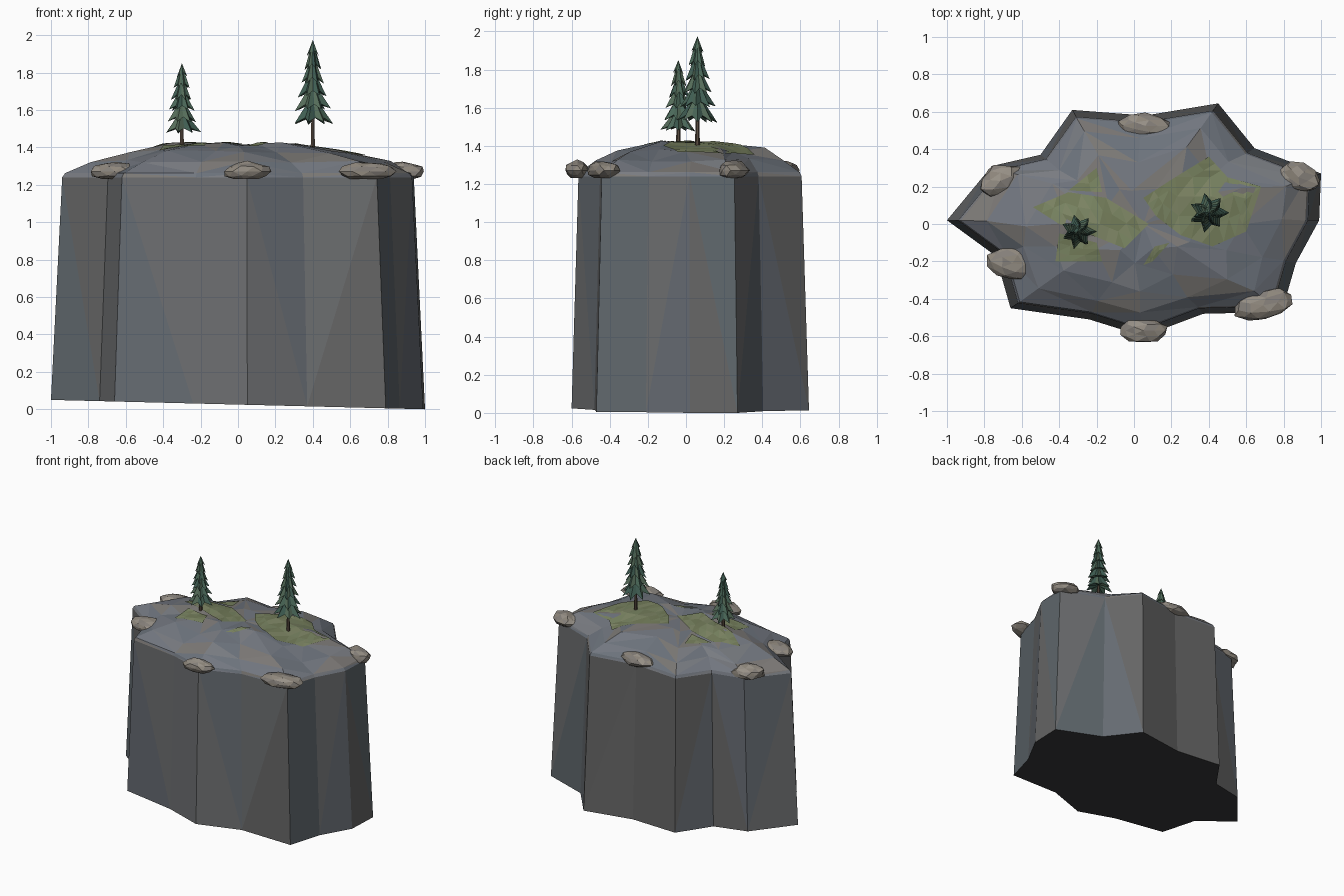
import bpy, bmesh, math, random
from mathutils import Vector
from mathutils.bvhtree import BVHTree

if "Cube" in bpy.data.objects:
    bpy.data.objects.remove(bpy.data.objects["Cube"])

random.seed(7)


def material(name, rgb):
    m = bpy.data.materials.new(name)
    m.diffuse_color = (*rgb, 1)
    m.use_nodes = True
    m.node_tree.nodes["Principled BSDF"].inputs["Base Color"].default_value = m.diffuse_color
    return m


ROCK = [material("rock_%d" % i, c) for i, c in enumerate([
    (0.13, 0.145, 0.165), (0.15, 0.155, 0.16), (0.115, 0.135, 0.15), (0.13, 0.13, 0.13)])]
TOP = [material("top_%d" % i, c) for i, c in enumerate([
    (0.17, 0.185, 0.215), (0.19, 0.20, 0.22), (0.20, 0.19, 0.18), (0.15, 0.17, 0.20)])]
STONE = [material("stone_%d" % i, c) for i, c in enumerate([
    (0.27, 0.24, 0.20), (0.31, 0.28, 0.24), (0.23, 0.21, 0.19)])]
GRASS = [material("grass_%d" % i, c) for i, c in enumerate([
    (0.19, 0.23, 0.12), (0.17, 0.20, 0.10), (0.21, 0.24, 0.13)])]
LEAF = [material("needles_%d" % i, c) for i, c in enumerate([
    (0.05, 0.11, 0.085), (0.07, 0.14, 0.10), (0.09, 0.15, 0.10)])]
BARK = [material("bark", (0.10, 0.07, 0.05))]
BASE = [material("underside", (0.04, 0.04, 0.042))]


def make(name, bm, mats):
    """Finish a bmesh as a flat-shaded object with randomly tinted facets."""
    for f in bm.faces:
        f.material_index = random.randrange(len(mats))
    me = bpy.data.meshes.new(name)
    bm.to_mesh(me)
    for m in mats:
        me.materials.append(m)
    ob = bpy.data.objects.new(name, me)
    bpy.context.collection.objects.link(ob)
    bm.free()
    return ob


# Foot outline of the crag, anticlockwise
OUTLINE = [(-1, .02), (-.74, -.17), (-.66, -.45), (-.24, -.51), (.05, -.6), (.37, -.48),
           (.79, -.47), (.865, -.21), (.99, .02), (1, .27), (.645, .405), (.45, .645),
           (.06, .58), (-.33, .61), (-.5, .37), (-.76, .31)]
N = len(OUTLINE)


def ring(bm, scale, z, jit=0.0, jz=0.0):
    u = random.uniform
    return [bm.verts.new((x * scale + u(-jit, jit), y * scale + u(-jit, jit), z(x) + u(-jz, jz)))
            for x, y in OUTLINE]


def bridge(bm, a, b):
    """Triangulated band between two rings."""
    for i in range(N):
        j = (i + 1) % N
        if i % 2:
            tris = (a[i], a[j], b[j]), (a[i], b[j], b[i])
        else:
            tris = (a[i], a[j], b[i]), (a[j], b[j], b[i])
        for t in tris:
            bm.faces.new(t)


def foot(x):
    return 0.025 * (1 - x)


# Cliff walls
bm = bmesh.new()
bridge(bm, ring(bm, 1, foot), ring(bm, .94, lambda x: 1.24))
make("cliff_walls", bm, ROCK)

# Underside
bm = bmesh.new()
bm.faces.new(ring(bm, 1, foot)[::-1])
bmesh.ops.triangulate(bm, faces=bm.faces[:])
make("cliff_underside", bm, BASE)

# Domed summit
bm = bmesh.new()
rings = [ring(bm, .94, lambda x: 1.24)]
for s, z, j, jz in [(.925, 1.262, 0, 0), (.80, 1.325, .02, .008),
                    (.60, 1.38, .03, .012), (.32, 1.415, .03, .012)]:
    rings.append(ring(bm, s, lambda x, z=z: z, j, jz))
for a, b in zip(rings, rings[1:]):
    bridge(bm, a, b)
peak = bm.verts.new((.05, 0, 1.41))
for i in range(N):
    bm.faces.new((rings[-1][i], rings[-1][(i + 1) % N], peak))
bm.normal_update()
ground = BVHTree.FromBMesh(bm)
make("summit", bm, TOP)


def height(x, y):
    return ground.ray_cast(Vector((x, y, 3)), Vector((0, 0, -1)))[0].z


# Grass patches draped on the summit
PATCHES = [
    [(-.35, .18), (-.17, .17), (-.2, .3)],
    [(-.54, .09), (-.4, 0), (-.2, -.07), (-.05, -.13), (.08, 0), (-.15, .14), (-.35, .17)],
    [(-.42, -.2), (-.17, -.2), (-.2, -.1), (-.4, -.05)],
    [(.05, .14), (.12, .04), (.25, -.06), (.42, -.12), (.6, -.04), (.54, .08), (.68, .2),
     (.5, .25), (.4, .36), (.22, .25)],
    [(.05, -.22), (.1, -.2), (.19, -.1), (.11, -.12)]]
for n, pts in enumerate(PATCHES):
    bm = bmesh.new()
    bm.faces.new([bm.verts.new((x, y, 0)) for x, y in pts])
    bmesh.ops.triangulate(bm, faces=bm.faces[:])
    bmesh.ops.subdivide_edges(bm, edges=bm.edges[:], cuts=2, use_grid_fill=True)
    bmesh.ops.triangulate(bm, faces=bm.faces[:])
    for v in bm.verts:
        v.co.z = height(v.co.x, v.co.y) + .007
    make("grass_patch_%d" % n, bm, GRASS)

# Boulders around the rim: x, y, half sizes, turn
for n, (x, y, rx, ry, turn) in enumerate([
        (-.65, -.21, .14, .095, -.1), (.05, -.57, .13, .07, 0), (.69, -.435, .17, .085, .2),
        (.88, .25, .12, .08, -.35), (.06, .525, .145, .07, 0), (-.715, .23, .125, .09, .4)]):
    bm = bmesh.new()
    bmesh.ops.create_icosphere(bm, subdivisions=2, radius=1)
    for v in bm.verts:
        v.co *= random.uniform(.84, 1.06)
        v.co.z = max(v.co.z, -.75)
        v.co = Vector((v.co.x * rx, v.co.y * ry, v.co.z * .055))
    ob = make("boulder_%d" % n, bm, STONE)
    ob.location = (x, y, 1.272)
    ob.rotation_euler.z = turn


def pine(name, x, y, z0, z1, r, low):
    """Thin trunk with stacked, drooping star-shaped skirts."""
    bm = bmesh.new()
    bmesh.ops.create_cone(bm, segments=6, radius1=.014, radius2=.007, depth=low - z0 + .12,
                          cap_ends=True)
    ob = make(name + "_trunk", bm, BARK)
    ob.location = (x, y, (z0 + low + .1) / 2)

    bm = bmesh.new()
    tiers, points, h = 6, 7, z1 - low
    for t in range(tiers):
        k = t / tiers
        rad = r * (1 - .85 * k)
        zb = low + h * k * .95
        tip = bm.verts.new((x, y, min(z1, zb + h * .36)))
        inner = bm.verts.new((x, y, zb + h * .10))
        skirt = []
        for i in range(points * 2):
            a = math.pi * i / points + t * .8
            rr = rad * (random.uniform(.85, 1.08) if i % 2 == 0 else .58)
            zz = zb + (random.uniform(0, .04) if i % 2 == 0 else .085) * h
            skirt.append(bm.verts.new((x + rr * math.cos(a), y + rr * math.sin(a), zz)))
        for i, v in enumerate(skirt):
            w = skirt[(i + 1) % len(skirt)]
            bm.faces.new((v, w, tip))
            bm.faces.new((w, v, inner))
    make(name + "_needles", bm, LEAF)


pine("small_pine", -.30, -.04, 1.38, 1.85, .098, 1.47)
pine("tall_pine", .40, .06, 1.38, 1.975, .112, 1.52)
